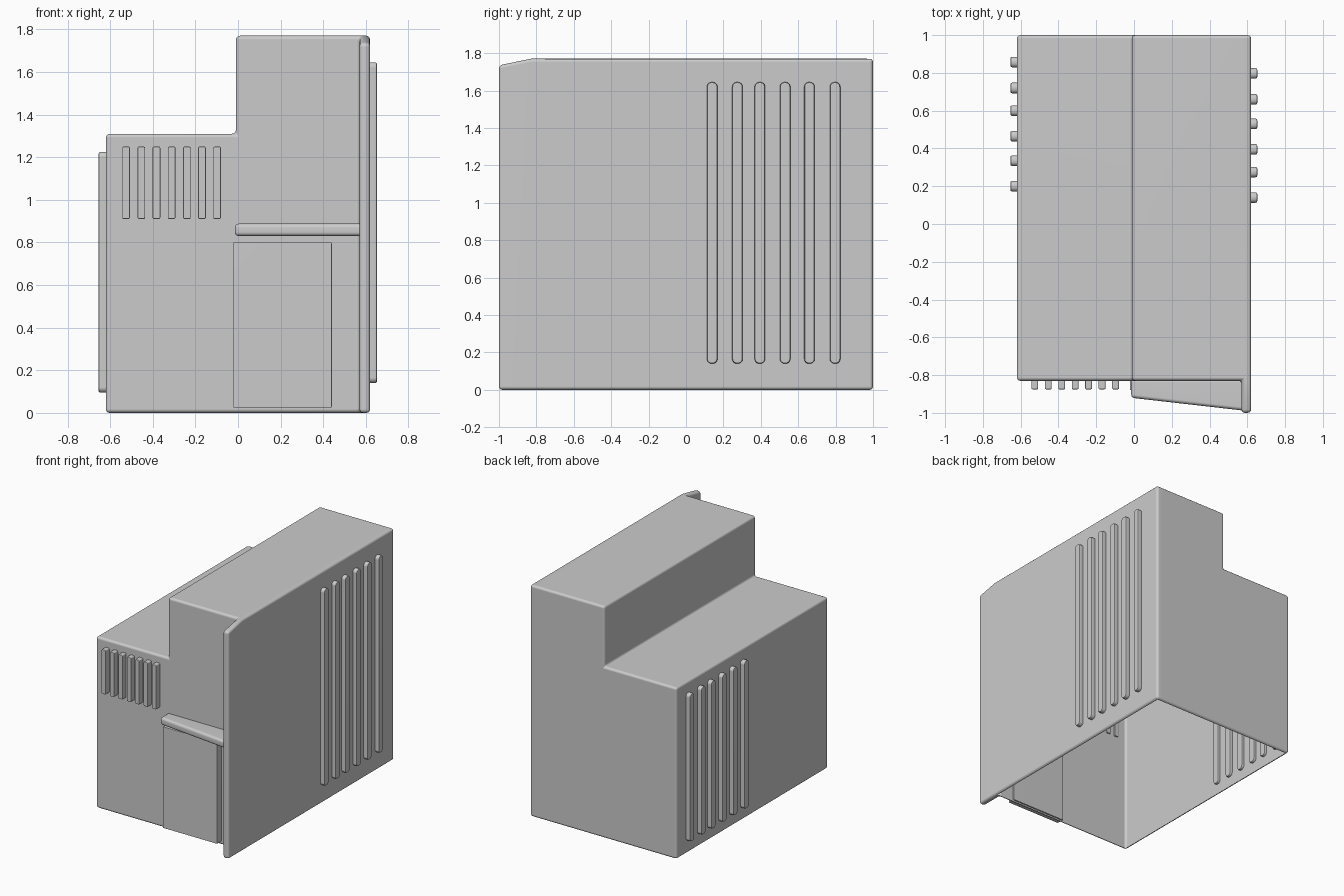
import bpy, bmesh, math
from mathutils import Vector

if "Cube" in bpy.data.objects:
    bpy.data.objects.remove(bpy.data.objects["Cube"])


def sharp_edges(bm, deg):
    return [e for e in bm.edges
            if len(e.link_faces) == 2 and e.calc_face_angle(0) > math.radians(deg)]


def bevel(bm, edges, offset, segments):
    bmesh.ops.bevel(bm, geom=edges, offset=offset, segments=segments,
                    profile=0.5, affect='EDGES', clamp_overlap=True)


def finish(bm, name):
    me = bpy.data.meshes.new(name)
    bm.to_mesh(me)
    bm.free()
    ob = bpy.data.objects.new(name, me)
    bpy.context.collection.objects.link(ob)
    bpy.ops.object.select_all(action='DESELECT')
    ob.select_set(True)
    bpy.context.view_layer.objects.active = ob
    bpy.ops.object.shade_smooth_by_angle(angle=math.radians(40))
    mod = ob.modifiers.new("weighted", 'WEIGHTED_NORMAL')
    mod.keep_sharp = True
    return ob


def box(name, lo, hi, axis=0, corner=0.0, edge=0.0):
    """Box with corners rounded around one axis, then all edges softened."""
    lo, hi = Vector(lo), Vector(hi)
    bm = bmesh.new()
    bmesh.ops.create_cube(bm, size=1)
    for v in bm.verts:
        v.co = (lo + hi) / 2 + v.co * (hi - lo)
    if corner:
        along = [e for e in bm.edges
                 if abs((e.verts[0].co - e.verts[1].co).normalized()[axis]) > 0.9]
        bevel(bm, along, corner, 5)
    if edge:
        bevel(bm, sharp_edges(bm, 40), edge, 2)
    return finish(bm, name)


# stepped body, with the right wall running forward as a fin
FRONT, BACK = -0.83, 1.0
bm = bmesh.new()
P = [bm.verts.new((x, FRONT, z)) for x, z in (
    (-0.62, 0), (0.57, 0), (0.57, 1.77), (-0.01, 1.77), (-0.01, 1.31), (-0.62, 1.31),
    (0.62, 0), (0.62, 1.77))]
main = bm.faces.new(P[:6])
strip = bm.faces.new((P[1], P[6], P[7], P[2]))
ext = bmesh.ops.extrude_face_region(bm, geom=[main, strip], use_keep_orig=True)
for v in ext['geom']:
    if isinstance(v, bmesh.types.BMVert):
        v.co.y = BACK
ext = bmesh.ops.extrude_face_region(bm, geom=[strip])
for v in ext['geom']:
    if isinstance(v, bmesh.types.BMVert):
        v.co.y = -1.0
        v.co.z = min(v.co.z, 1.735)
if strip.is_valid:
    bm.faces.remove(strip)
bmesh.ops.recalc_face_normals(bm, faces=bm.faces[:])
bevel(bm, sharp_edges(bm, 20), 0.018, 3)
# open underside
under = [f for f in bm.faces if f.normal.z < -0.99 and f.calc_center_median().z < 0.001
         and f.calc_center_median().y > -0.8]
bmesh.ops.delete(bm, geom=under, context='FACES')
finish(bm, "body_shell")

# slanted ledge over the door
bm = bmesh.new()
face = bm.faces.new([bm.verts.new((x, y, 0.83)) for x, y in (
    (-0.015, -0.82), (-0.015, -0.92), (0.60, -0.99), (0.60, -0.82))])
ext = bmesh.ops.extrude_face_region(bm, geom=[face], use_keep_orig=True)
for v in ext['geom']:
    if isinstance(v, bmesh.types.BMVert):
        v.co.z = 0.888
bmesh.ops.recalc_face_normals(bm, faces=bm.faces[:])
bevel(bm, sharp_edges(bm, 20), 0.018, 3)
finish(bm, "door_ledge")

# door panel
box("door", (-0.022, -0.88, 0.025), (0.44, -0.82, 0.80), edge=0.004)

# front vent slats
for i in range(7):
    x = -0.525 + i * 0.0712
    box(f"front_slat_{i+1}", (x - 0.018, -0.875, 0.91), (x + 0.018, -0.82, 1.25),
        axis=1, corner=0.008, edge=0.005)

# side slats
for i, y in enumerate((0.14, 0.275, 0.395, 0.53, 0.66, 0.797)):
    box(f"right_slat_{i+1}", (0.60, y - 0.028, 0.14), (0.653, y + 0.028, 1.645),
        axis=0, corner=0.025, edge=0.01)
for i, y in enumerate((0.20, 0.335, 0.465, 0.60, 0.72, 0.857)):
    box(f"left_slat_{i+1}", (-0.655, y - 0.028, 0.095), (-0.60, y + 0.028, 1.225),
        axis=0, corner=0.025, edge=0.01)
